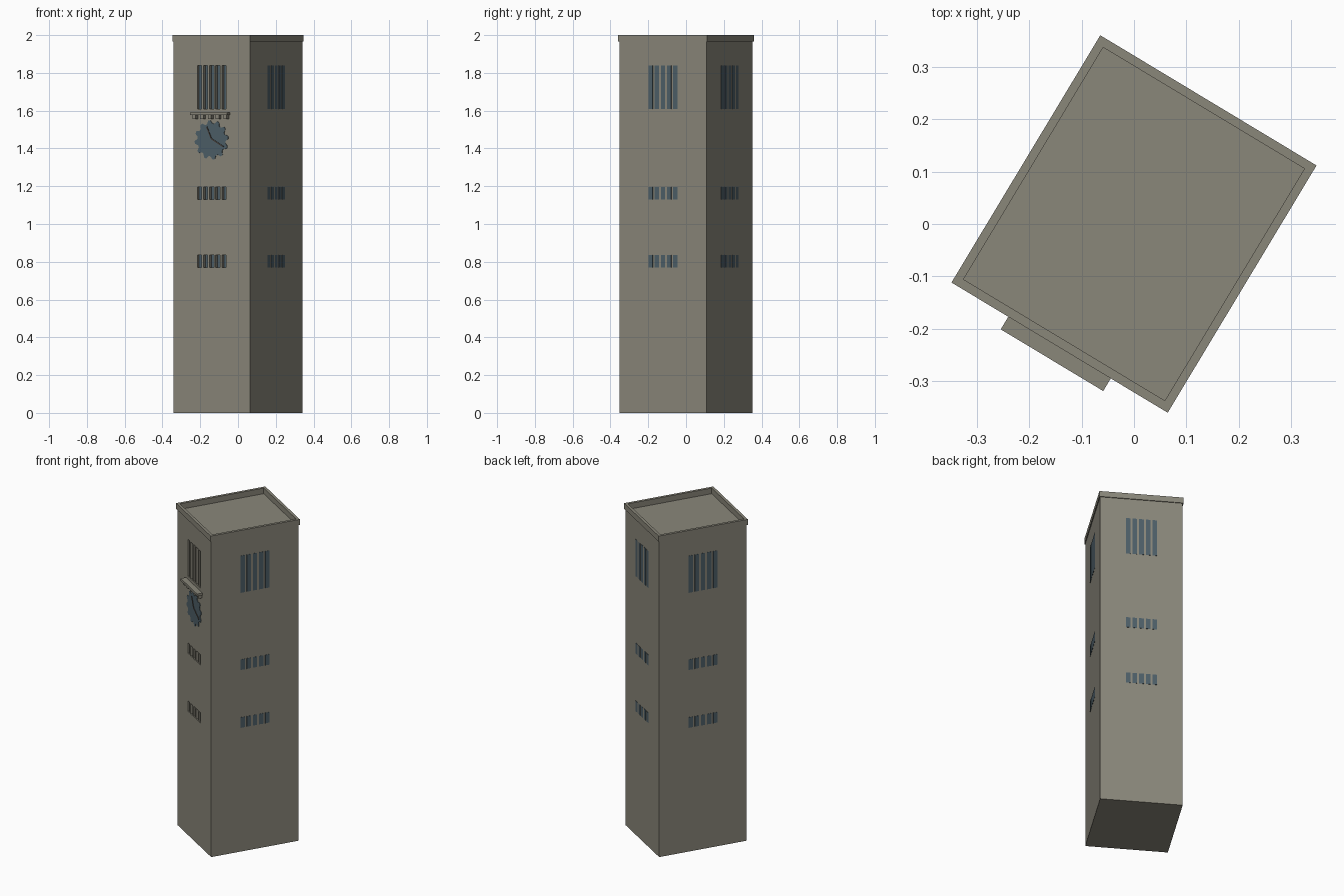
import bpy, bmesh, math
from mathutils import Matrix

if "Cube" in bpy.data.objects:
    bpy.data.objects.remove(bpy.data.objects["Cube"])

TURN = math.radians(-31.05)          # whole tower is turned about z
HX, HY = 0.2355, 0.27                # wall half width and half depth
TOP = 1.965
ROWS = [(0.77, 0.835), (1.13, 1.195), (1.61, 1.84)]   # window rows (z range)
SLOT, PITCH, RECESS = 0.026, 0.038, 0.02


def material(name, rgb):
    m = bpy.data.materials.new(name)
    m.diffuse_color = (*rgb, 1)
    m.use_nodes = True
    m.node_tree.nodes["Principled BSDF"].inputs["Base Color"].default_value = m.diffuse_color
    return m


STONE = material("stone", (0.254, 0.242, 0.195))
GLASS = material("blue grey glass", (0.076, 0.114, 0.138))
DARK = material("dark brown", (0.06, 0.05, 0.042))


def add_box(bm, lo, hi, turn=0):
    """Axis-aligned box between two corners, optionally turned about z."""
    size = [b - a for a, b in zip(lo, hi)]
    mid = [(a + b) / 2 for a, b in zip(lo, hi)]
    mat = Matrix.Rotation(turn, 4, 'Z') @ Matrix.Translation(mid) @ Matrix.Diagonal((*size, 1))
    bmesh.ops.create_cube(bm, size=1, matrix=mat)


def finish(bm, name, *mats):
    bmesh.ops.recalc_face_normals(bm, faces=bm.faces)
    me = bpy.data.meshes.new(name)
    bm.to_mesh(me)
    bm.free()
    for m in mats:
        me.materials.append(m)
    ob = bpy.data.objects.new(name, me)
    bpy.context.collection.objects.link(ob)
    ob.rotation_euler.z = TURN
    return ob


def add_slots(bm, dist, inner, outer, turn):
    """Three rows of five slots on the wall at the given distance."""
    for z0, z1 in ROWS:
        for i in range(-2, 3):
            u = i * PITCH
            add_box(bm, (u - SLOT / 2, -dist - outer, z0),
                    (u + SLOT / 2, -dist + inner, z1), turn)


# Tower walls with recessed front windows
bm = bmesh.new()
add_box(bm, (-HX, -HY, 0), (HX, HY, TOP))
walls = finish(bm, "tower_walls", STONE, GLASS)

bm = bmesh.new()
add_slots(bm, HY, RECESS, 0.05, 0)
cutter = finish(bm, "window_cutter", STONE)
cutter.hide_render = True
cutter.hide_viewport = False
mod = walls.modifiers.new("window_recesses", 'BOOLEAN')
mod.operation, mod.solver, mod.object = 'DIFFERENCE', 'EXACT', cutter
bpy.context.view_layer.objects.active = walls
bpy.ops.object.modifier_apply(modifier=mod.name)
bpy.data.objects.remove(cutter)
for p in walls.data.polygons:        # backs of the recesses are glass
    p.material_index = int(p.normal.y < -0.9 and p.center.y > -HY + RECESS / 2)

# Flush windows on the other three walls
for name, dist, quarter in (("right_windows", HX, 1), ("back_windows", HY, 2),
                            ("left_windows", HX, 3)):
    bm = bmesh.new()
    add_slots(bm, dist, 0.001, 0.0015, quarter * math.pi / 2)
    finish(bm, name, GLASS)

# Parapet: hollow rim around the flat roof
bm = bmesh.new()
rings = []
for x, y, z in ((0.2405, 0.275, TOP), (0.2405, 0.275, 2.0),
                (0.224, 0.258, 2.0), (0.224, 0.258, TOP)):
    rings.append([bm.verts.new((sx * x, sy * y, z))
                  for sx, sy in ((-1, -1), (1, -1), (1, 1), (-1, 1))])
for r in range(4):
    a, b = rings[r], rings[(r + 1) % 4]
    for i in range(4):
        j = (i + 1) % 4
        bm.faces.new((a[i], a[j], b[j], b[i]))
finish(bm, "parapet", STONE)

# Balcony ledge on small corbels
bm = bmesh.new()
add_box(bm, (-0.114, -0.303, 1.576), (0.114, -HY, 1.591))
finish(bm, "ledge", STONE)
bm = bmesh.new()
for i in range(-2, 3):
    add_box(bm, (i * 0.048 - 0.01, -0.292, 1.556), (i * 0.048 + 0.01, -HY, 1.576))
finish(bm, "ledge_corbels", STONE)

# Toothed clock face
CZ = 1.445
bm = bmesh.new()
ring = []
for i in range(48):
    a = math.tau * (i + 0.5) / 48
    r = 0.104 if i % 4 < 2 else 0.087
    ring.append(bm.verts.new((r * math.cos(a), -HY - 0.003, CZ + r * math.sin(a))))
face = bm.faces.new(ring)
ext = bmesh.ops.extrude_face_region(bm, geom=[face])
for v in ext["geom"]:
    if isinstance(v, bmesh.types.BMVert):
        v.co.y = -HY + 0.001
finish(bm, "clock_face", GLASS)

# Clock hands
for name, du, dz in (("hour_hand", -0.028, 0.063), ("minute_hand", 0.075, -0.042)):
    bm = bmesh.new()
    add_box(bm, (0, -0.002, -0.003), (math.hypot(du, dz), 0.002, 0.003))
    bm.transform(Matrix.Translation((0, -HY - 0.004, CZ + 0.006))
                 @ Matrix.Rotation(-math.atan2(dz, du), 4, 'Y'))
    finish(bm, name, DARK)
